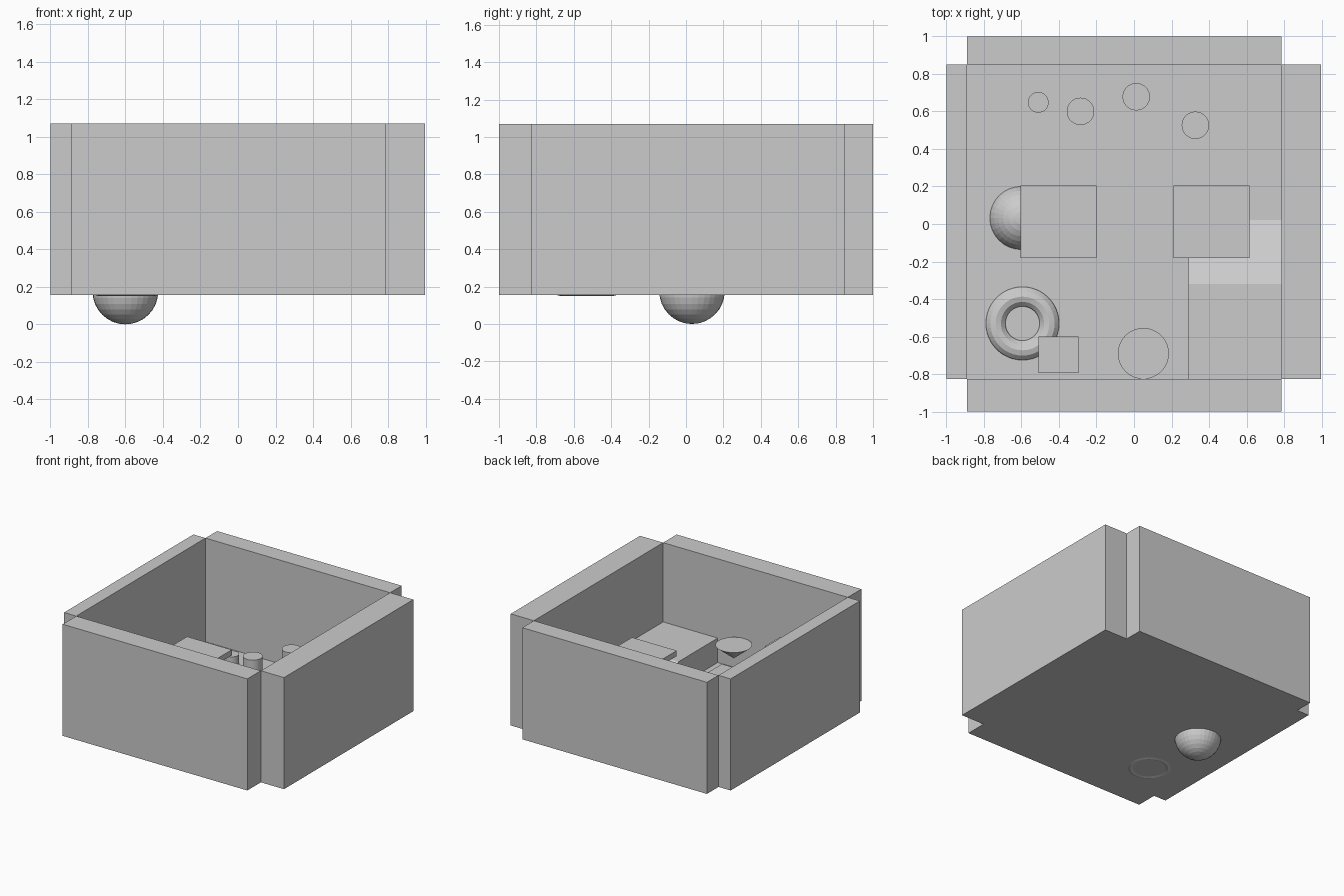
import bpy, bmesh

if "Cube" in bpy.data.objects:
    bpy.data.objects.remove(bpy.data.objects["Cube"])


def box(name, x0, x1, y0, y1, z0, z1):
    bpy.ops.mesh.primitive_cube_add(size=1, location=((x0 + x1) / 2, (y0 + y1) / 2, (z0 + z1) / 2))
    ob = bpy.context.object
    ob.name = name
    ob.scale = (x1 - x0, y1 - y0, z1 - z0)
    return ob


FLOOR, TOP = 0.22, 1.07

# Floor slab and four surrounding walls
box("floor", -0.89, 0.785, -0.83, 0.85, 0.155, FLOOR)
box("front_wall", -0.89, 0.785, -1.0, -0.825, 0.155, TOP)
box("back_wall", -0.89, 0.785, 0.85, 1.0, 0.155, TOP)
box("left_wall", -1.0, -0.89, -0.825, 0.85, 0.155, TOP)
box("right_wall", 0.785, 0.995, -0.825, 0.85, 0.155, TOP)

# Floating platforms and small block
box("left_platform", -0.605, -0.2, -0.18, 0.205, 0.54, 0.585)
box("right_platform", 0.21, 0.615, -0.18, 0.205, 0.54, 0.585)
box("small_block", -0.51, -0.295, -0.795, -0.6, 0.395, 0.595)

# Row of posts along the back
for i, (x, y, r, top) in enumerate([(-0.51, 0.648, 0.055, 0.30), (-0.285, 0.6, 0.073, 0.36),
                                    (0.012, 0.678, 0.073, 0.47), (0.327, 0.526, 0.073, 0.42)]):
    bpy.ops.mesh.primitive_cylinder_add(vertices=32, radius=r, depth=top - FLOOR,
                                        location=(x, y, (top + FLOOR) / 2))
    bpy.context.object.name = f"post_{i + 1}"

# Raised deck with a ramp sloping down towards the back
profile = [(-0.825, FLOOR), (0.02, FLOOR), (-0.32, 0.42), (-0.825, 0.42)]
bm = bmesh.new()
face = bm.faces.new([bm.verts.new((0.29, y, z)) for y, z in profile])
ext = bmesh.ops.extrude_face_region(bm, geom=[face])
bmesh.ops.translate(bm, vec=(0.495, 0, 0),
                    verts=[v for v in ext["geom"] if isinstance(v, bmesh.types.BMVert)])
bmesh.ops.recalc_face_normals(bm, faces=bm.faces)
mesh = bpy.data.meshes.new("ramp_deck")
bm.to_mesh(mesh)
bm.free()
bpy.context.collection.objects.link(bpy.data.objects.new("ramp_deck", mesh))

# Ball, ring and upturned cone
bpy.ops.mesh.primitive_uv_sphere_add(segments=32, ring_count=16, radius=0.175, location=(-0.6, 0.032, 0.175))
bpy.context.object.name = "ball"
bpy.ops.mesh.primitive_torus_add(major_segments=48, minor_segments=12, major_radius=0.143,
                                 minor_radius=0.056, location=(-0.594, -0.53, 0.206))
bpy.context.object.name = "ring"
bpy.ops.mesh.primitive_cone_add(vertices=32, radius1=0, radius2=0.136, depth=0.11, location=(0.05, -0.69, 0.425))
bpy.context.object.name = "upturned_cone"
